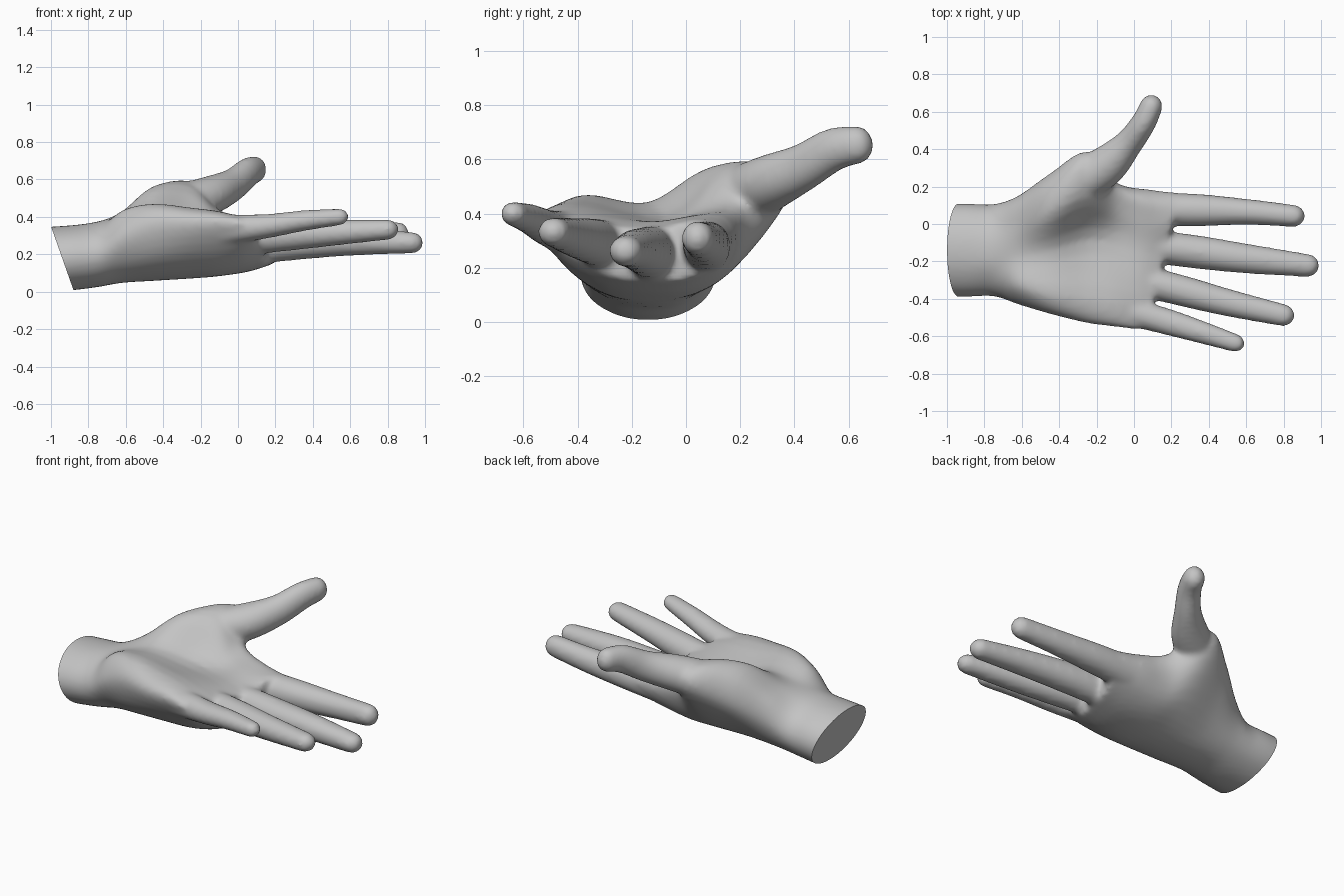
import bpy, bmesh, math
from mathutils import Vector

if "Cube" in bpy.data.objects:
    bpy.data.objects.remove(bpy.data.objects["Cube"])

bm = bmesh.new()


def spline(a, b, c, d, t):
    """Catmull-Rom blend between vectors b and c."""
    return 0.5 * (2 * b + (c - a) * t + (2 * a - 5 * b + 4 * c - d) * t * t
                  + (3 * b - a - 3 * c + d) * t ** 3)


def refine_open(pts, n):
    out = []
    for i in range(len(pts) - 1):
        a, d = pts[max(i - 1, 0)], pts[min(i + 2, len(pts) - 1)]
        out += [spline(a, pts[i], pts[i + 1], d, k / n) for k in range(n)]
    return out + [pts[-1]]


def refine_ring(pts, n):
    m = len(pts)
    return [spline(pts[i - 1], pts[i], pts[(i + 1) % m], pts[(i + 2) % m], k / n)
            for i in range(m) for k in range(n)]


def loft(rings):
    """Closed skin over a list of point rings."""
    rows = [[bm.verts.new(p) for p in ring] for ring in rings]
    m = len(rows[0])
    for r, s in zip(rows, rows[1:]):
        for i in range(m):
            bm.faces.new((r[i], r[(i + 1) % m], s[(i + 1) % m], s[i]))
    bm.faces.new(rows[0][::-1])
    bm.faces.new(rows[-1])


def digit(stations, grow=0.004, sides=20):
    """Tapering tube with a rounded tip; station = x, y, z, half width, half height."""
    st = refine_open([Vector(s) for s in stations], 5)
    pos = [s.to_3d() if len(s) == 3 else Vector(s[:3]) for s in st]
    rings = []

    def ring(c, d, w, h):
        side = d.cross(Vector((0, 0, 1))).normalized()
        up = side.cross(d)
        angles = [2 * math.pi * i / sides for i in range(sides)]
        rings.append([c + side * w * math.cos(a) + up * h * math.sin(a) for a in angles])

    for i, s in enumerate(st):
        d = (pos[min(i + 1, len(pos) - 1)] - pos[max(i - 1, 0)]).normalized()
        ring(pos[i], d, s[3] + grow, s[4] + grow)
    w, h = st[-1][3] + grow, st[-1][4] + grow
    for a in (0.3, 0.6, 0.9, 1.2, 1.45):
        ring(pos[-1] + d * w * math.sin(a), d, w * math.cos(a), h * math.cos(a))
    loft(rings)


# Wrist: ellipses given as x, centre z, half width, half height
sections = []
for x, zc, hy, hz in ((-1.1, .163, .25, .18), (-.9, .18, .25, .175), (-.75, .2, .247, .176)):
    angles = [math.pi + i * math.pi / 5 for i in range(10)]
    sections.append([Vector((x, -.14 + hy * math.cos(a), zc + hz * math.sin(a))) for a in angles])

# Palm: cross-sections (y, z) from little-finger edge, under the back, to the thumb side and over
palm = {
    -.62: ((-.43, .30), (-.37, .15), (-.23, .06), (-.05, .055), (.08, .13),
           (.15, .28), (.11, .40), (-.02, .43), (-.18, .41), (-.34, .43)),
    -.45: ((-.48, .37), (-.42, .19), (-.26, .08), (-.05, .065), (.12, .17),
           (.265, .38), (.22, .53), (.06, .56), (-.14, .44), (-.38, .47)),
    -.25: ((-.53, .38), (-.45, .21), (-.27, .09), (-.04, .08), (.17, .19),
           (.38, .46), (.33, .58), (.14, .56), (-.08, .39), (-.40, .45)),
    -.10: ((-.55, .38), (-.46, .22), (-.28, .10), (-.04, .09), (.13, .16),
           (.22, .32), (.20, .43), (.08, .42), (-.10, .37), (-.42, .43)),
    .05: ((-.565, .37), (-.47, .24), (-.29, .13), (-.05, .11), (.12, .18),
          (.185, .30), (.13, .39), (.02, .39), (-.15, .37), (-.44, .40)),
    .17: ((-.55, .37), (-.46, .27), (-.28, .17), (-.05, .15), (.10, .20),
          (.165, .29), (.12, .36), (.02, .375), (-.15, .34), (-.42, .375)),
}
for x, pts in palm.items():
    # the knuckle end slants back towards the little finger
    slant = .25 if x > .1 else .1 if x > 0 else 0
    sections.append([Vector((x + slant * (y + .15), y, z)) for y, z in pts])
columns = [refine_open(list(col), 5) for col in zip(*sections)]
loft([refine_ring(list(ring), 4) for ring in zip(*columns)])

# Index, middle, ring and little fingers
digit([(0, .08, .27, .08, .10), (.3, .075, .285, .085, .085),
       (.6, .065, .295, .066, .07), (.855, .043, .31, .056, .06)])
digit([(0, -.11, .25, .08, .11), (.3, -.145, .26, .086, .088),
       (.6, -.185, .268, .076, .072), (.93, -.222, .262, .058, .054)])
digit([(-.05, -.28, .28, .08, .09), (.25, -.355, .30, .079, .08),
       (.5, -.42, .315, .07, .067), (.8, -.488, .332, .056, .051)])
digit([(-.1, -.45, .33, .07, .08), (.15, -.515, .35, .068, .062),
       (.35, -.575, .38, .058, .052), (.543, -.637, .40, .046, .042)])

# Thumb
digit([(-.32, .20, .46, .11, .11), (-.15, .31, .515, .105, .10),
       (-.03, .43, .57, .073, .085), (.05, .54, .635, .063, .077),
       (.092, .63, .654, .058, .068)])

# Fuse into one smooth skin
bmesh.ops.recalc_face_normals(bm, faces=bm.faces)
mesh = bpy.data.meshes.new("hand")
bm.to_mesh(mesh)
bm.free()
hand = bpy.data.objects.new("hand", mesh)
bpy.context.collection.objects.link(hand)
bpy.context.view_layer.objects.active = hand
hand.select_set(True)
remesh = hand.modifiers.new("fuse", 'REMESH')
remesh.mode = 'VOXEL'
remesh.voxel_size = 0.014
smooth = hand.modifiers.new("soften", 'SMOOTH')
smooth.factor = 0.5
smooth.iterations = 12
for name in ("fuse", "soften"):
    bpy.ops.object.modifier_apply(modifier=name)

# Flat slanted cut at the wrist
bm = bmesh.new()
bm.from_mesh(hand.data)
bmesh.ops.bisect_plane(bm, geom=bm.verts[:] + bm.edges[:] + bm.faces[:],
                       plane_co=(-.94, 0, .18), plane_no=(.34, 0, .12), clear_inner=True)
bmesh.ops.holes_fill(bm, edges=[e for e in bm.edges if e.is_boundary], sides=0)
bmesh.ops.recalc_face_normals(bm, faces=bm.faces)
bm.to_mesh(hand.data)
bm.free()

grey = bpy.data.materials.new("plain grey")
grey.diffuse_color = (.55, .55, .55, 1)
grey.use_nodes = True
grey.node_tree.nodes["Principled BSDF"].inputs["Base Color"].default_value = grey.diffuse_color
hand.data.materials.clear()
hand.data.materials.append(grey)
bpy.ops.object.shade_smooth_by_angle(angle=math.radians(40))
